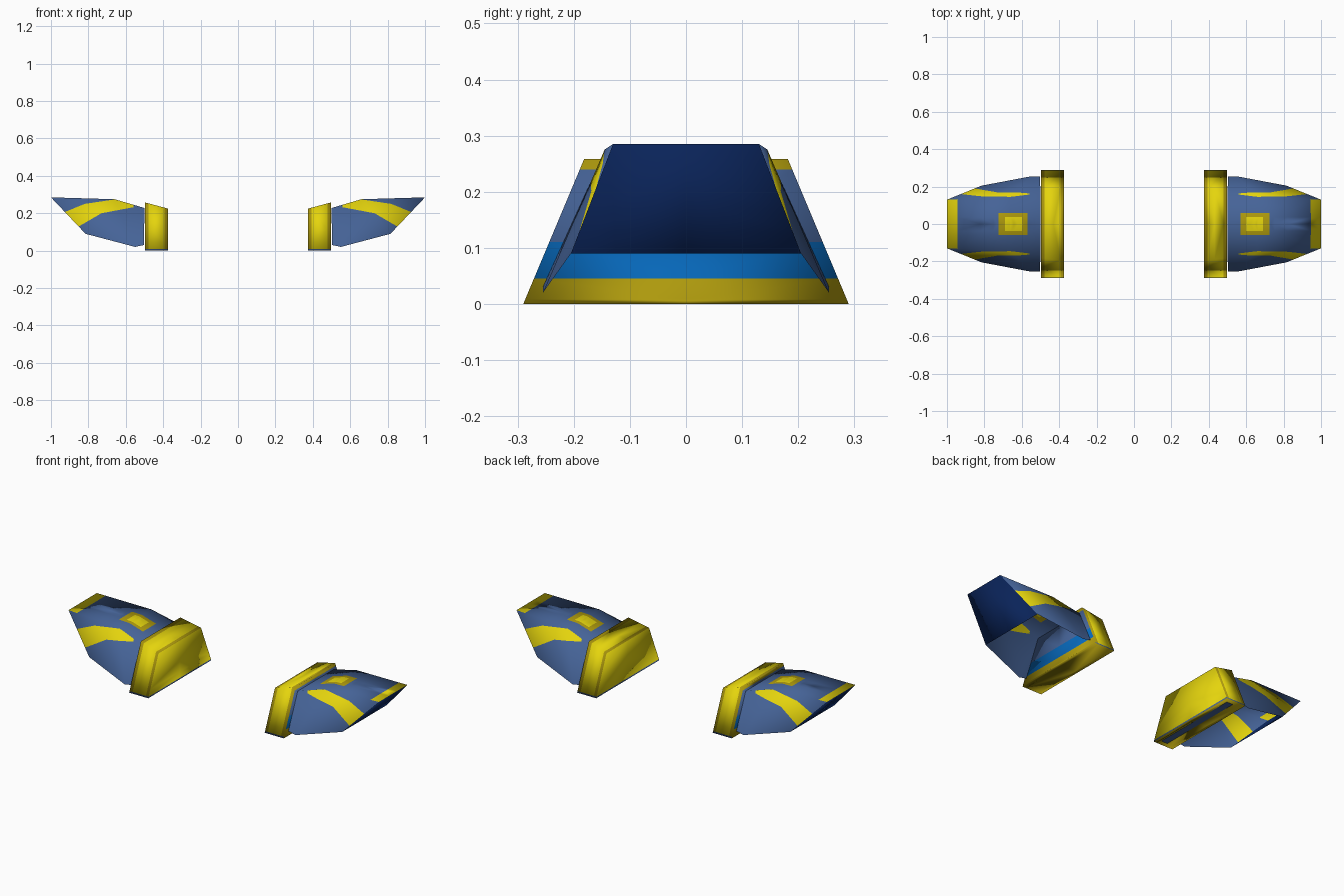
import bpy, bmesh
from mathutils import Vector

cube = bpy.data.objects.get("Cube")
if cube:
    bpy.data.objects.remove(cube, do_unlink=True)


def make_material(name, rgb):
    mat = bpy.data.materials.new(name)
    mat.use_nodes = True
    mat.diffuse_color = (*rgb, 1)
    mat.node_tree.nodes["Principled BSDF"].inputs["Base Color"].default_value = (*rgb, 1)
    return mat


SLATE, YELLOW, MUSTARD, BLUE, NAVY = range(5)
MATERIALS = [
    make_material("slate_blue", (0.06, 0.125, 0.31)),
    make_material("yellow", (0.78, 0.66, 0.004)),
    make_material("mustard", (0.42, 0.32, 0.004)),
    make_material("bright_blue", (0.002, 0.135, 0.48)),
    make_material("navy", (0.003, 0.017, 0.10)),
]


def build(name, verts, faces, rule, cuts=(), outward=(0, 0, 1), both_sides=True):
    """Make a part, cut its colour borders, colour it by rule and mirror it.

    The soft shading of the uncut form is kept through the cuts."""
    bm = bmesh.new()
    vs = [bm.verts.new(v) for v in verts]
    for f in faces:
        bm.faces.new([vs[i] for i in f])
    bmesh.ops.recalc_face_normals(bm, faces=bm.faces[:])
    if sum(f.normal.dot(Vector(outward)) for f in bm.faces) < 0:
        bmesh.ops.reverse_faces(bm, faces=bm.faces[:])
    bm.normal_update()
    soft = bm.verts.layers.float_vector.new("soft")
    for v in bm.verts:
        n = v.normal.copy()
        if abs(v.co.y) < 1e-5:
            n.y = 0
        v[soft] = n.normalized()
    for point, normal in cuts:
        bmesh.ops.bisect_plane(bm, geom=bm.verts[:] + bm.edges[:] + bm.faces[:],
                               plane_co=point, plane_no=normal, dist=1e-5)
    bm.normal_update()
    for f in bm.faces:
        f.material_index = rule(f.calc_center_median(), f.normal)
        f.smooth = True
    normals = [Vector(v[soft]).normalized() for v in bm.verts]
    bm.verts.layers.float_vector.remove(soft)
    mesh = bpy.data.meshes.new(name)
    bm.to_mesh(mesh)
    bm.free()
    mesh.normals_split_custom_set_from_vertices(normals)
    for mat in MATERIALS:
        mesh.materials.append(mat)
    obj = bpy.data.objects.new(name, mesh)
    bpy.context.collection.objects.link(obj)
    mirror = obj.modifiers.new("mirror", 'MIRROR')
    mirror.use_axis = (both_sides, True, False)
    mirror.merge_threshold = 0.0005


def cut_x(x):
    return (x, 0, 0), (1, 0, 0)


def cut_y(y):
    return (0, y, 0), (0, 1, 0)


def cut_z(z):
    return (0, 0, z), (0, 0, 1)


def cut_line(a, b):
    """Cut along a line drawn in the x-z plane."""
    return (a[0], 0, a[1]), (b[1] - a[1], 0, a[0] - b[0])


def height_on(line, x):
    """Height of a polyline at x."""
    for a, b in zip(line, line[1:]):
        if x <= b[0]:
            break
    return a[1] + (b[1] - a[1]) * (x - a[0]) / (b[0] - a[0])


# Shell: roof, side wall and sloping end panel, open below
corners = [
    (0.50, 0.165, 0.228),   # inner roof corner
    (0.66, 0.145, 0.275),   # roof bend
    (1.0, 0.13, 0.285),     # outer roof corner
    (0.815, 0.205, 0.09),   # lower end of the panel
    (0.55, 0.255, 0.02),    # lowest point
    (0.503, 0.255, 0.03),   # next to the cuff
]
ridge = [(x, 0, z) for x, y, z in corners[:4]]
shell_faces = [(6, 7, 1, 0), (7, 8, 2, 1), (8, 9, 3, 2),
               (0, 1, 4), (0, 4, 5), (1, 3, 4), (1, 2, 3)]

# Side stripe borders
upper = [(0.56, 0.25), (0.66, 0.274), (0.82, 0.25), (0.93, 0.205)]
lower = [(0.56, 0.232), (0.73, 0.2), (0.85, 0.13)]


def shell_rule(c, n):
    if abs(n.y) > 0.1:
        striped = c.x > 0.56 and height_on(lower, c.x) < c.z < height_on(upper, c.x)
        return YELLOW if striped else SLATE
    if abs(n.x) > 0.5:
        return NAVY
    if c.x > 0.945 or (0.60 < c.x < 0.69 and c.y < 0.037):
        return YELLOW
    if 0.57 < c.x < 0.725 and c.y < 0.06:
        return MUSTARD
    return SLATE


stripe_cuts = [cut_line(a, b) for line in (upper, lower) for a, b in zip(line, line[1:])]
column_cuts = [cut_x(x) for x in (0.56, 0.57, 0.60, 0.66, 0.69, 0.725, 0.73, 0.82, 0.945)]
build("shell", corners + ridge, shell_faces, shell_rule,
      stripe_cuts + column_cuts + [cut_y(0.037), cut_y(0.06)])

# Cuff: trapezoid block with a banded outer face, mustard borders and a slate lower rim
profile = [(0.375, 0), (0.498, 0), (0.498, 0.258), (0.375, 0.225)]
cuff_verts = [(x, 0, z) for x, z in profile]
cuff_verts += [(x, 0.29 - 0.42 * z, z) for x, z in profile]
cuff_faces = [(i, (i + 1) % 4, (i + 1) % 4 + 4, i + 4) for i in range(4)]
cuff_faces.append((4, 5, 6, 7))


def cuff_rule(c, n):
    if n.x > 0.9:
        if 0.045 < c.z < 0.24:
            return BLUE if c.z < 0.11 else SLATE
        return MUSTARD
    if n.z < -0.9:
        return MUSTARD
    if c.z < 0.008:
        return SLATE
    if n.x > -0.9 and not 0.392 < c.x < 0.478:
        return MUSTARD
    return YELLOW


build("cuff", cuff_verts, cuff_faces, cuff_rule,
      [cut_z(z) for z in (0.008, 0.045, 0.11, 0.24)] + [cut_x(0.392), cut_x(0.478)],
      outward=(0, 1, 0))

# Slate strip under the right cuff
strip = [(-0.44, 0, -0.0005), (-0.40, 0, -0.0005), (-0.40, 0.26, -0.0005), (-0.44, 0.26, -0.0005)]
build("right_cuff_base_strip", strip, [(0, 1, 2, 3)], lambda c, n: SLATE,
      outward=(0, 0, -1), both_sides=False)
